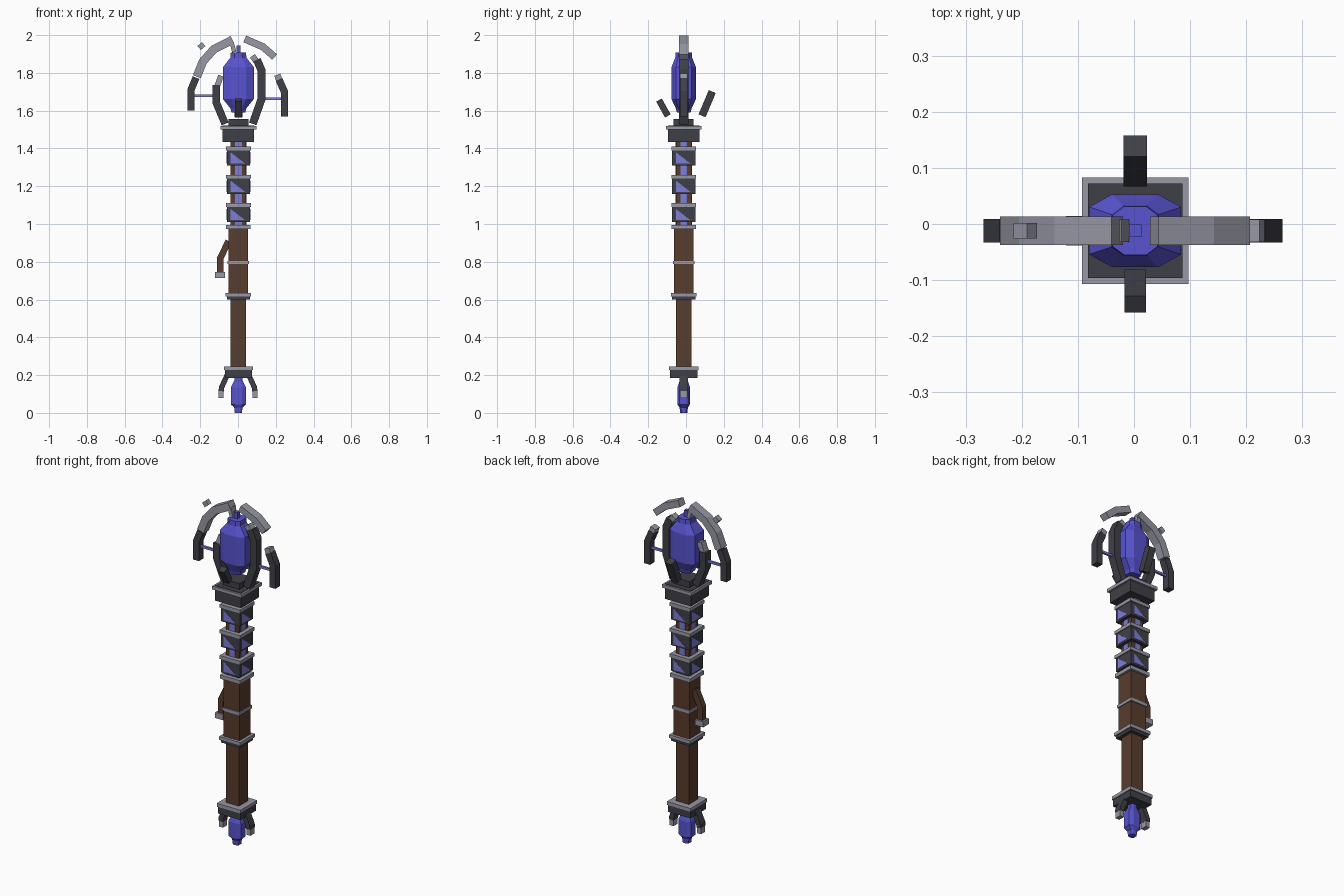
import bpy, bmesh
from mathutils import Vector

if "Cube" in bpy.data.objects:
    bpy.data.objects.remove(bpy.data.objects["Cube"])

CX, CY = 0.002, -0.012          # axis of the staff


def material(name, rgb):
    m = bpy.data.materials.new(name)
    lin = [(c / 255 / 12.92) if c < 11 else ((c / 255 + 0.055) / 1.055) ** 2.4 for c in rgb]
    m.diffuse_color = (*lin, 1)
    m.use_nodes = True
    m.node_tree.nodes["Principled BSDF"].inputs["Base Color"].default_value = m.diffuse_color
    return m


WOOD = material("brown wood", (88, 60, 45))
IRON = material("dark iron", (63, 63, 71))
STEEL = material("pale steel", (152, 152, 165))
CRYSTAL = material("violet crystal", (88, 84, 208))
RUNE = material("light violet", (126, 126, 216))


def finish(name, bm, mat):
    bmesh.ops.recalc_face_normals(bm, faces=bm.faces)
    me = bpy.data.meshes.new(name)
    bm.to_mesh(me)
    bm.free()
    me.materials.append(mat)
    ob = bpy.data.objects.new(name, me)
    bpy.context.collection.objects.link(ob)
    return ob


def loft(name, rings, mat):
    """Skin a stack of equal-length point rings and cap both ends."""
    bm = bmesh.new()
    vs = [[bm.verts.new(p) for p in r] for r in rings]
    n = len(vs[0])
    for a, b in zip(vs, vs[1:]):
        for i in range(n):
            j = (i + 1) % n
            bm.faces.new((a[i], a[j], b[j], b[i]))
    bm.faces.new(vs[0][::-1])
    bm.faces.new(vs[-1])
    return finish(name, bm, mat)


def box(name, hx, hy, z0, z1, mat, x=0.0, y=0.0):
    ring = [(-hx, -hy), (hx, -hy), (hx, hy), (-hx, hy)]
    return loft(name, [[(CX + x + a, CY + y + b, z) for a, b in ring] for z in (z0, z1)], mat)


def bar(name, pts, thick, depth, mat, side=False):
    """Mitred square bar along (u, z) points; u is x, or y when side is set."""
    p = [Vector(q) for q in pts]
    rings = []
    for i, q in enumerate(p):
        d1 = (q - p[i - 1]).normalized() if i else (p[1] - q).normalized()
        d2 = (p[i + 1] - q).normalized() if i < len(p) - 1 else d1
        t = (d1 + d2).normalized()
        nrm = Vector((-t.y, t.x)) * (thick / 2 / t.dot(d1))
        ring = []
        for s, w in ((-1, -1), (1, -1), (1, 1), (-1, 1)):
            c = q + nrm * s
            h = w * depth / 2
            ring.append((CX + h, c.x, c.y) if side else (c.x, CY + h, c.y))
        rings.append(ring)
    return loft(name, rings, mat)


def crystal(name, levels):
    rings = []
    for z, a, b in levels:
        p, q = a * 0.5, b * 0.65
        o = [(a, -q), (a, q), (p, b), (-p, b), (-a, q), (-a, -q), (-p, -b), (p, -b)]
        rings.append([(CX + x, CY + y, z) for x, y in o])
    return loft(name, rings, CRYSTAL)


def rune(name, r, z0, z1, k):
    """Thin triangular inlay on side k of a square block of half width r."""
    rings = []
    for d in (r - 0.002, r + 0.002):
        ring = []
        for u, z in ((-0.042, z0), (0.036, z0), (-0.042, z1)):
            x, y = u, -d
            for _ in range(k):
                x, y = -y, x
            ring.append((CX + x, CY + y, z))
        rings.append(ring)
    return loft(name, rings, RUNE)


# Pommel: crystal, collar and two claws
crystal("pommel_crystal", [(0, .019, .019), (.028, .022, .022), (.045, .04, .033),
                           (.135, .04, .033), (.17, .022, .022), (.19, .02, .02)])
box("pommel_collar", .072, .072, .185, .226, IRON)
box("pommel_collar_rim", .077, .077, .226, .246, STEEL)
for s, n in ((-1, "left"), (1, "right")):
    bar("pommel_claw_" + n, [(s * .055, .205), (s * .087, .135), (s * .089, .115)], .028, .045, IRON)
    bar("pommel_claw_tip_" + n, [(s * .089, .122), (s * .089, .08)], .026, .038, STEEL)

# Wooden shaft and grip with their rings
box("lower_shaft", .041, .041, .24, .61, WOOD)
box("grip", .052, .052, .62, .98, WOOD)
box("grip_lower_band", .061, .061, .6, .616, IRON)
box("grip_lower_ring", .068, .068, .616, .636, STEEL)
box("grip_middle_ring", .057, .057, .787, .805, STEEL)
box("grip_upper_ring", .065, .065, .974, .996, STEEL)
bar("side_lever", [(-.05, .91), (-.093, .82), (-.093, .745)], .034, .034, WOOD)
box("side_lever_foot", .026, .026, .713, .746, STEEL, x=-.097)

# Banded neck: wooden core, glowing strips, three inlaid iron blocks
box("upper_core", .041, .041, .99, 1.44, WOOD)
box("core_strip_front_back", .018, .043, .99, 1.44, RUNE)
box("core_strip_sides", .043, .018, .99, 1.44, RUNE)
for i in range(3):
    z = 1.01 + .15 * i
    box(f"neck_block_{i}", .061, .061, z, z + .08, IRON)
    box(f"neck_ring_{i}", .066, .066, z + .08, z + .1, STEEL)
    for k in range(4):
        rune(f"neck_inlay_{i}_{k}", .061, z + .01, z + .07, k)

# Head collar
box("head_collar", .084, .084, 1.433, 1.522, IRON)
box("head_collar_rim", .095, .095, 1.5, 1.519, STEEL)
box("head_socket", .053, .053, 1.52, 1.557, IRON)

# Main crystal
crystal("head_crystal", [(1.59, .036, .036), (1.612, .042, .042), (1.662, .082, .065),
                         (1.83, .082, .065), (1.88, .043, .045), (1.908, .04, .043)])
box("head_crystal_tip", .011, .011, 1.9, 1.945, CRYSTAL)

# Inner claws
bar("inner_claw_left", [(-.068, 1.53), (-.116, 1.645), (-.116, 1.735)], .04, .048, IRON)
bar("inner_claw_left_tip", [(-.112, 1.725), (-.09, 1.785)], .03, .04, STEEL)
bar("inner_claw_right", [(.078, 1.53), (.124, 1.66), (.124, 1.815), (.1, 1.87)], .042, .048, IRON)
bar("inner_claw_right_tip", [(.105, 1.85), (.076, 1.89)], .032, .04, STEEL)
bar("front_claw", [(-.096, 1.572), (-.143, 1.656)], .034, .038, IRON, True)
bar("back_claw", [(.085, 1.573), (.139, 1.701)], .04, .042, IRON, True)

# Outer claws, joined to the inner ones by thin struts
bar("outer_claw_left", [(-.249, 1.6), (-.249, 1.71), (-.222, 1.775)], .038, .042, IRON)
bar("outer_claw_right", [(.246, 1.57), (.246, 1.7), (.217, 1.765)], .038, .042, IRON)
bar("outer_claw_right_tip", [(.221, 1.755), (.208, 1.79)], .034, .04, STEEL)
bar("strut_left", [(-.24, 1.68), (-.12, 1.68)], .013, .013, RUNE)
bar("strut_right", [(.13, 1.663), (.24, 1.663)], .013, .013, RUNE)

# Broken steel halo and its loose fragment
bar("halo_left", [(-.218, 1.78), (-.186, 1.86), (-.128, 1.925), (-.03, 1.975)], .044, .05, STEEL)
bar("halo_left_end", [(-.034, 1.965), (-.02, 1.91)], .022, .04, STEEL)
bar("halo_right", [(.036, 1.98), (.132, 1.938), (.194, 1.884)], .038, .05, STEEL)
bar("halo_fragment", [(-.206, 1.932), (-.182, 1.952)], .028, .028, STEEL)
